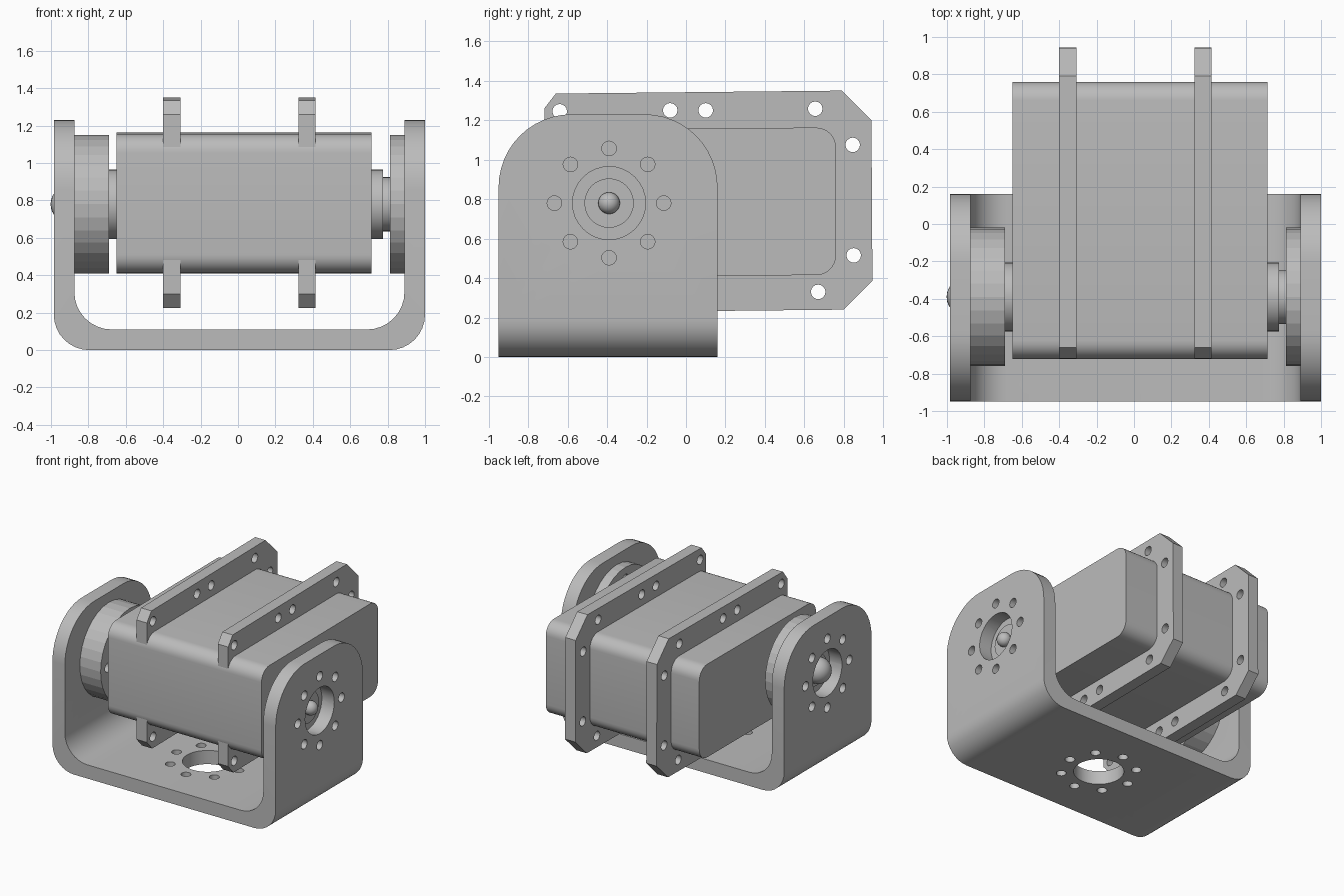
import bpy, bmesh, math
from mathutils import Vector

cube = bpy.data.objects.get("Cube")
if cube:
    bpy.data.objects.remove(cube, do_unlink=True)

grey = bpy.data.materials.new("plain_grey")
grey.use_nodes = True
colour = (0.5, 0.5, 0.5, 1)
grey.diffuse_color = colour
grey.node_tree.nodes["Principled BSDF"].inputs["Base Color"].default_value = colour

HUB = (-0.39, 0.78)      # pivot axis in y, z
HOLE = 0.037


def fillet(corners, steps=8):
    """Outline from (a, b, radius) corners; rounded corners are square ones."""
    pts = []
    for i, (a, b, r) in enumerate(corners):
        p = Vector((a, b))
        if r == 0:
            pts.append(p)
            continue
        to_prev = (Vector(corners[i - 1][:2]) - p).normalized() * r
        to_next = (Vector(corners[(i + 1) % len(corners)][:2]) - p).normalized() * r
        centre = p + to_prev + to_next
        for k in range(steps + 1):
            t = math.pi / 2 * k / steps
            pts.append(centre - to_next * math.cos(t) - to_prev * math.sin(t))
    return pts


def circle(centre, r, sides=32):
    return [(centre[0] + r * math.cos(2 * math.pi * k / sides),
             centre[1] + r * math.sin(2 * math.pi * k / sides)) for k in range(sides)]


def bolt_circle(centre):
    return [circle((centre[0] + 0.277 * math.cos(k * math.pi / 4),
                    centre[1] + 0.277 * math.sin(k * math.pi / 4)), HOLE, 16)
            for k in range(8)]


def prism(bm, outline, axis, lo, hi):
    place = {"x": lambda a, b, t: (t, a, b),
             "y": lambda a, b, t: (a, t, b),
             "z": lambda a, b, t: (a, b, t)}[axis]
    ends = [[bm.verts.new(place(a, b, t)) for a, b in outline] for t in (lo, hi)]
    n = len(outline)
    bm.faces.new(ends[0])
    bm.faces.new(ends[1])
    for i in range(n):
        j = (i + 1) % n
        bm.faces.new((ends[0][i], ends[0][j], ends[1][j], ends[1][i]))


def build(name, prisms, smooth=True):
    bm = bmesh.new()
    for args in prisms:
        prism(bm, *args)
    bmesh.ops.recalc_face_normals(bm, faces=bm.faces)
    mesh = bpy.data.meshes.new(name)
    bm.to_mesh(mesh)
    bm.free()
    mesh.materials.append(grey)
    ob = bpy.data.objects.new(name, mesh)
    bpy.context.collection.objects.link(ob)
    if smooth:
        shade(ob)
    return ob


def select(ob):
    bpy.ops.object.select_all(action="DESELECT")
    ob.select_set(True)
    bpy.context.view_layer.objects.active = ob


def shade(ob):
    select(ob)
    bpy.ops.object.shade_smooth_by_angle(angle=math.radians(30))


def carve(ob, prisms, operation="DIFFERENCE", smooth=True):
    cutter = build("cutter", prisms, False)
    cutter.hide_render = True
    mod = ob.modifiers.new("carve", "BOOLEAN")
    mod.operation, mod.object, mod.solver = operation, cutter, "EXACT"
    select(ob)
    bpy.ops.object.modifier_apply(modifier=mod.name)
    bpy.data.objects.remove(cutter, do_unlink=True)
    if smooth:
        shade(ob)


# U-shaped bracket: bent strip, trimmed to the rounded arm outline, then drilled
strip = fillet([(-0.985, 1.4, 0), (-0.985, 0, 0.19), (1, 0, 0.19), (1, 1.4, 0),
                (0.89, 1.4, 0), (0.89, 0.11, 0.2), (-0.875, 0.11, 0.2), (-0.875, 1.4, 0)])
arm = fillet([(-0.95, -0.2, 0), (0.16, -0.2, 0), (0.16, 1.23, 0.37), (-0.95, 1.23, 0.37)], 12)
bracket = build("u_bracket", [(strip, "y", -1.1, 0.3)], False)
carve(bracket, [(arm, "x", -1.2, 1.2)], "INTERSECT", False)
carve(bracket, [(c, "x", -1.2, 1.2) for c in [circle(HUB, 0.185)] + bolt_circle(HUB)], smooth=False)
base = (0.007, -0.395)
carve(bracket, [(c, "z", -0.1, 0.2) for c in [circle(base, 0.185)] + bolt_circle(base)])

# Motor body
body = fillet([(-0.723, 0.41, 0.1), (0.76, 0.415, 0.1), (0.76, 1.163, 0.1), (-0.723, 1.155, 0.1)])
build("motor_body", [(body, "x", -0.65, 0.715)])

# Two mounting flanges with chamfered corners and screw holes
flange = [(-0.718, 0.3), (-0.65, 0.225), (0.8, 0.24), (0.945, 0.385),
          (0.94, 1.2), (0.79, 1.35), (-0.66, 1.335), (-0.718, 1.26)]
screws = [(-0.64, 1.245), (-0.08, 1.25), (0.1, 1.25), (0.655, 1.258), (0.845, 1.075),
          (0.85, 0.515), (0.67, 0.33), (0.1, 0.325), (-0.08, 0.32), (-0.64, 0.315)]
for name, x in (("right_flange", -0.4), ("left_flange", 0.323)):
    plate = build(name, [(flange, "x", x, x + 0.092)], False)
    carve(plate, [(circle(s, HOLE, 16), "x", x - 0.1, x + 0.2) for s in screws])

# Hub discs against the bracket arms
for name, lo, hi in (("right_hub_disc", -0.875, -0.69), ("left_hub_disc", 0.812, 0.89)):
    disc = build(name, [(circle(HUB, 0.37), "x", lo, hi)], False)
    carve(disc, [(c, "x", lo - 0.1, hi + 0.1) for c in bolt_circle(HUB)], smooth=False)

# Stepped shafts between the hubs and the body, and bosses inside the arm holes
for name, r, lo, hi in (("right_shaft", 0.185, -0.7, -0.64),
                        ("left_shaft_collar", 0.185, 0.7, 0.775),
                        ("left_shaft", 0.145, 0.77, 0.82),
                        ("right_boss", 0.125, -0.89, -0.86),
                        ("left_boss", 0.125, 0.87, 0.905)):
    build(name, [(circle(HUB, r), "x", lo, hi)])

# Ball-shaped screw heads at the pivot
for name, x, r in (("right_pivot_ball", -0.902, 0.1), ("left_pivot_ball", 0.92, 0.055)):
    bpy.ops.mesh.primitive_uv_sphere_add(segments=24, ring_count=16, radius=r, location=(x, *HUB))
    ball = bpy.context.object
    ball.name = name
    ball.data.materials.append(grey)
    shade(ball)
